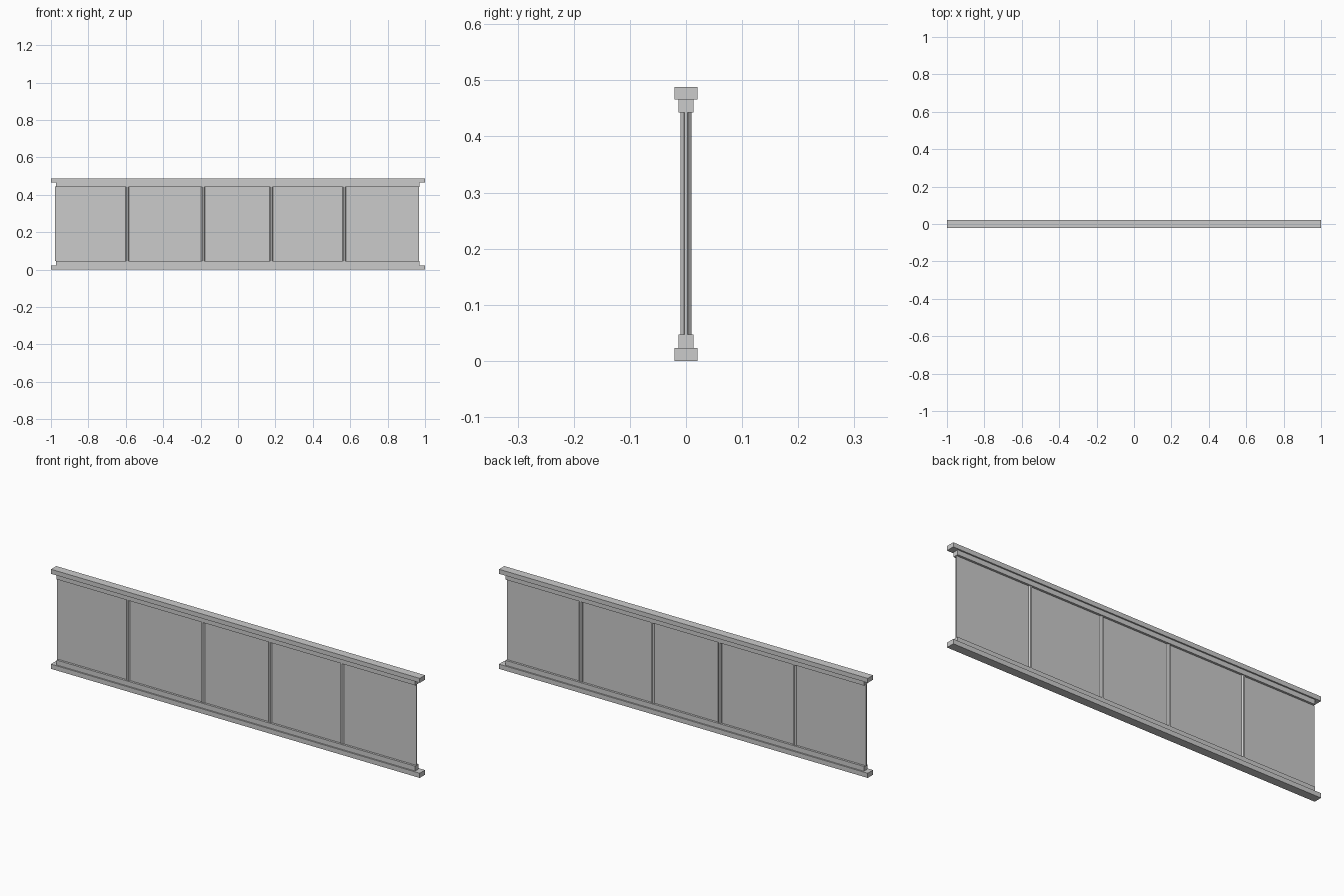
import bpy

if "Cube" in bpy.data.objects:
    bpy.data.objects.remove(bpy.data.objects["Cube"])

def box(name, x0, x1, half_y, z0, z1, y=0):
    bpy.ops.mesh.primitive_cube_add(size=1, location=((x0 + x1) / 2, y, (z0 + z1) / 2))
    o = bpy.context.object
    o.name = name
    o.scale = (x1 - x0, 2 * half_y, z1 - z0)
    bpy.ops.object.transform_apply(location=False, rotation=False, scale=True)
    return o

# Stepped rails: wide outer bar and narrower inner bar
box("bottom_rail", -1, 1, 0.0205, 0, 0.023)
box("bottom_inner_rail", -0.974, 0.97, 0.0135, 0.023, 0.047)
box("top_inner_rail", -0.974, 0.97, 0.0135, 0.443, 0.466)
box("top_rail", -1, 1, 0.0205, 0.466, 0.488)

# Thin infill panel between the inner rails
box("panel", -0.979, 0.969, 0.003, 0.045, 0.445)

# Slender round posts
for i, x in enumerate((-0.592, -0.187, 0.178, 0.567)):
    bpy.ops.mesh.primitive_cylinder_add(vertices=8, radius=0.0103, depth=0.4, location=(x, 0, 0.245))
    o = bpy.context.object
    o.name = f"post_{i + 1}"
    o.rotation_euler.z = 0.3927
